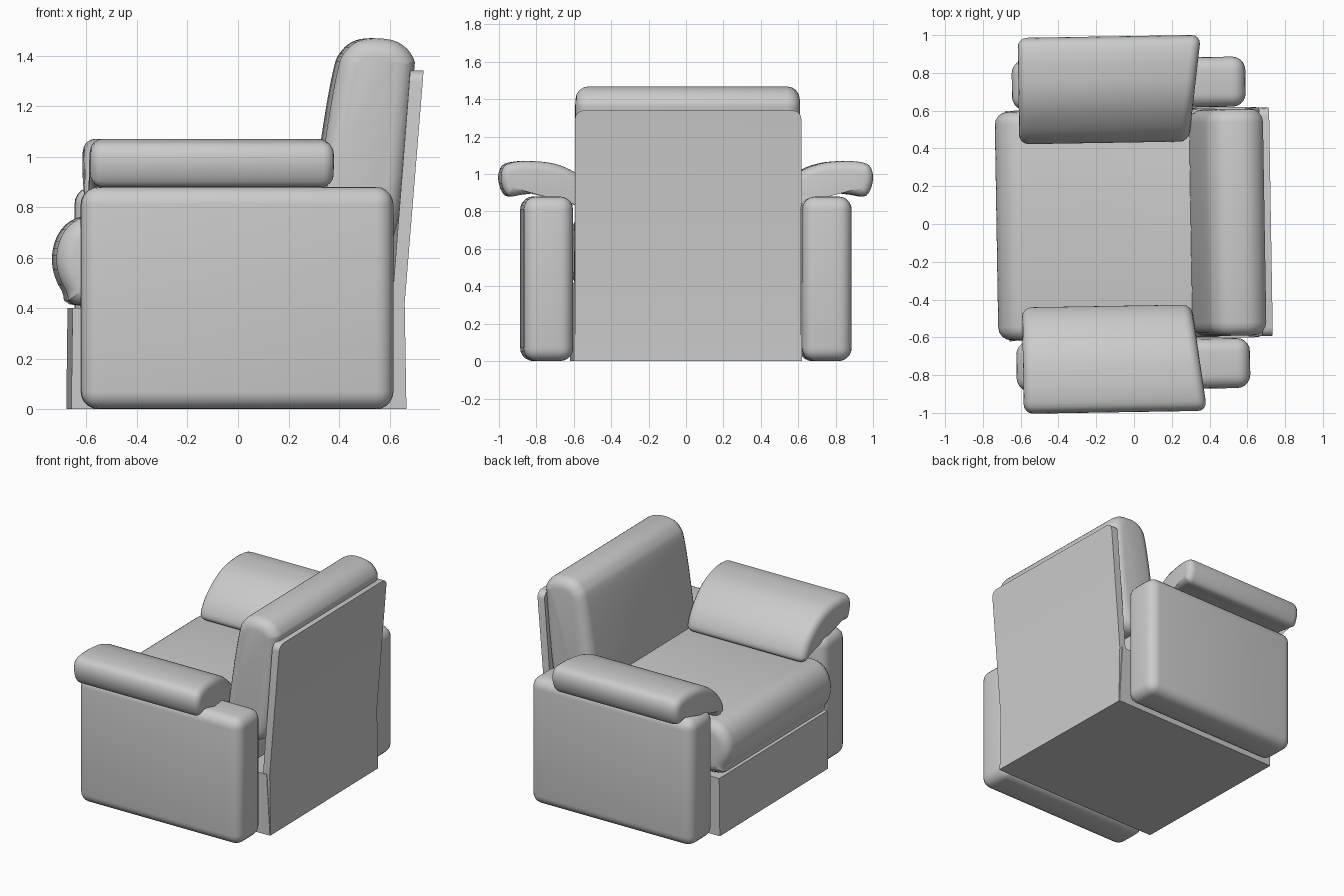
import bpy, bmesh, math
from mathutils import Matrix, Vector

if "Cube" in bpy.data.objects:
    bpy.data.objects.remove(bpy.data.objects["Cube"], do_unlink=True)

GREY = (0.6, 0.6, 0.6, 1)
fabric = bpy.data.materials.new("grey_fabric")
fabric.use_nodes = True
fabric.diffuse_color = GREY
fabric.node_tree.nodes["Principled BSDF"].inputs["Base Color"].default_value = GREY

TURN = Matrix.Rotation(0.0165, 4, "Z")  # the whole chair stands slightly turned
parts = []


def finish(name, bm):
    bmesh.ops.recalc_face_normals(bm, faces=bm.faces)
    bm.transform(TURN)
    mesh = bpy.data.meshes.new(name)
    bm.to_mesh(mesh)
    bm.free()
    mesh.materials.append(fabric)
    obj = bpy.data.objects.new(name, mesh)
    bpy.context.collection.objects.link(obj)
    parts.append(obj)
    return obj


def smooth_outline(points, steps=4):
    """Closed Catmull-Rom curve through a few points."""
    n, out = len(points), []
    p = [Vector(q) for q in points]
    for i in range(n):
        a, b, c, d = (p[(i + k) % n] for k in (-1, 0, 1, 2))
        for s in range(steps):
            t = s / steps
            out.append(0.5 * (2 * b + (c - a) * t + (2 * a - 5 * b + 4 * c - d) * t ** 2
                              + (3 * b - a - 3 * c + d) * t ** 3))
    return out


def inset_outline(outline, dist):
    """Move each point inwards; outlines run clockwise."""
    n, out = len(outline), []
    for i, q in enumerate(outline):
        t = (outline[(i + 1) % n] - outline[i - 1]).normalized()
        out.append(q + Vector((t.y, -t.x)) * dist)
    return out


def cushion(outline, low, high, rounding, place, steps=4):
    """Extrude an outline from low to high with rounded-over ends."""
    bm = bmesh.new()
    angles = [math.pi / 2 * k / steps for k in range(steps + 1)]
    ends = [(rounding * (1 - math.sin(a)), rounding * (1 - math.cos(a))) for a in angles]
    layers = [(d, low + w) for d, w in ends] + [(d, high - w) for d, w in reversed(ends)]
    rings = [[bm.verts.new(place(q.x, q.y, w)) for q in inset_outline(outline, d)]
             for d, w in layers]
    for r0, r1 in zip(rings, rings[1:]):
        for i in range(len(r0)):
            bm.faces.new((r0[i - 1], r0[i], r1[i], r1[i - 1]))
    bm.faces.new(rings[0])
    bm.faces.new(rings[-1])
    return bm


def slab(profile, half_width):
    """Plain side profile extruded across the chair."""
    bm = bmesh.new()
    a, b = ([bm.verts.new((x, y, z)) for x, z in profile] for y in (-half_width, half_width))
    for i in range(len(a)):
        bm.faces.new((a[i - 1], a[i], b[i], b[i - 1]))
    bm.faces.new(a)
    bm.faces.new(b)
    return bm


def across(x, z, y):
    return (x, y, z)


# Base block
finish("base", slab([(-0.67, 0), (-0.665, 0.4), (0.63, 0.42), (0.655, 0)], 0.61))

# Leaning back panel with rounded upper corners
bm = slab([(0.56, 0), (0.60, 0.42), (0.672, 1.34), (0.725, 1.34), (0.65, 0.42), (0.657, 0)], 0.605)
corners = [e for e in bm.edges if all(v.co.z > 1.3 for v in e.verts)
           and abs(e.verts[0].co.y - e.verts[1].co.y) < 0.01]
bmesh.ops.bevel(bm, geom=corners, offset=0.045, segments=4, profile=0.5, affect="EDGES")
finish("back_panel", bm)

# Seat cushion with a bulging front
seat = [(-0.728, 0.58), (-0.705, 0.69), (-0.63, 0.757), (-0.5, 0.765), (0, 0.765), (0.45, 0.765),
        (0.48, 0.6), (0.45, 0.42), (0, 0.405), (-0.6, 0.405), (-0.69, 0.47)]
finish("seat_cushion", cushion(smooth_outline(seat), -0.605, 0.605, 0.07, across))

# Back cushion
back = [(0.3, 0.72), (0.335, 1.05), (0.385, 1.34), (0.42, 1.42), (0.475, 1.46), (0.55, 1.468),
        (0.63, 1.45), (0.685, 1.39), (0.685, 1.3), (0.635, 0.8), (0.56, 0.62), (0.38, 0.62)]
finish("back_cushion", cushion(smooth_outline(back), -0.6, 0.6, 0.07, across))

# Arms and the pads draped over them
pad = [(0.995, 0.97), (0.975, 1.045), (0.9, 1.068), (0.8, 1.068), (0.7, 1.053), (0.6, 1.01),
       (0.5, 0.93), (0.445, 0.85), (0.435, 0.79), (0.49, 0.765), (0.55, 0.8), (0.6, 0.85),
       (0.68, 0.89), (0.78, 0.9), (0.88, 0.89), (0.96, 0.885)]
pad = [(-y, z) for y, z in pad]
for name, side in (("left", 1), ("right", -1)):
    bm = bmesh.new()
    bmesh.ops.create_cube(bm, size=1)
    bmesh.ops.scale(bm, vec=(1.237, 0.265, 0.88), verts=bm.verts)
    bmesh.ops.translate(bm, vec=(-0.016, side * 0.745, 0.44), verts=bm.verts)
    bmesh.ops.bevel(bm, geom=bm.edges[:], offset=0.07, segments=5, profile=0.5, affect="EDGES")
    finish(name + "_arm", bm)

    bm = cushion(smooth_outline(pad), -0.6, 0.365, 0.05, lambda u, v, w: (w, -side * u, v))
    for v in bm.verts:  # rear end slants to clear the back cushion
        if v.co.x > 0:
            v.co.x += 0.13 * (abs(v.co.y) - 0.95)
    finish(name + "_arm_pad", bm)

# Smooth shading with crisp hard edges
bpy.ops.object.select_all(action="DESELECT")
for obj in parts:
    obj.select_set(True)
bpy.context.view_layer.objects.active = parts[0]
bpy.ops.object.shade_smooth_by_angle(angle=math.radians(35))
